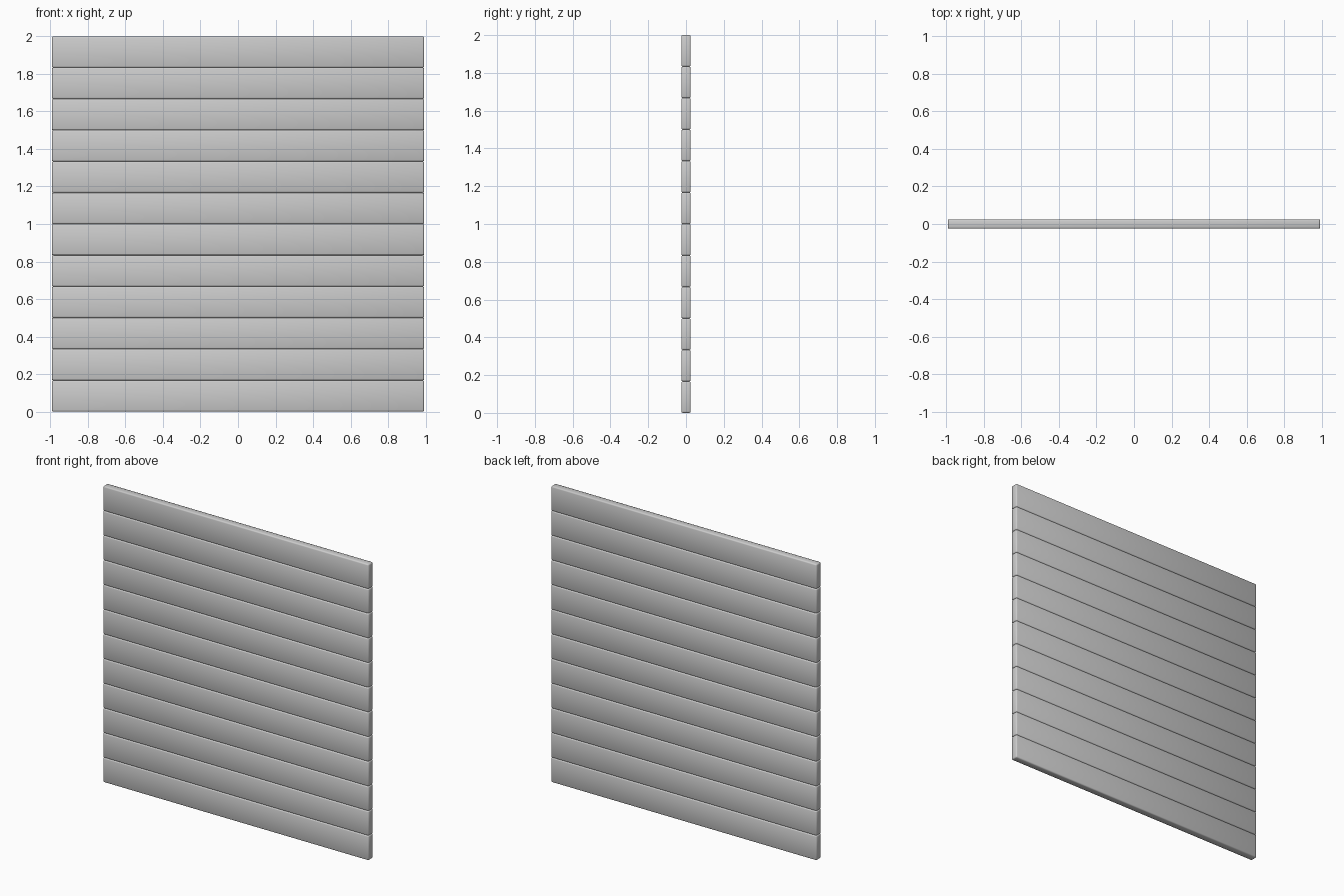
import bpy

if "Cube" in bpy.data.objects:
    bpy.data.objects.remove(bpy.data.objects["Cube"])

COUNT = 12
WIDTH, DEPTH, HEIGHT = 1.985, 0.05, 2.0
STEP = HEIGHT / COUNT


def plank(i):
    # One horizontal board with softened edges
    bpy.ops.mesh.primitive_cube_add(size=1, location=(0, 0, (i + 0.5) * STEP))
    ob = bpy.context.object
    ob.name = f"plank_{i + 1:02d}"
    ob.scale = (WIDTH, DEPTH, STEP)
    bpy.ops.object.transform_apply(location=False, rotation=False, scale=True)
    bevel = ob.modifiers.new("soft_edges", 'BEVEL')
    bevel.width = 0.008
    bevel.segments = 2
    bpy.ops.object.shade_smooth()


# Wall panel: stacked boards meeting in V grooves
for i in range(COUNT):
    plank(i)
